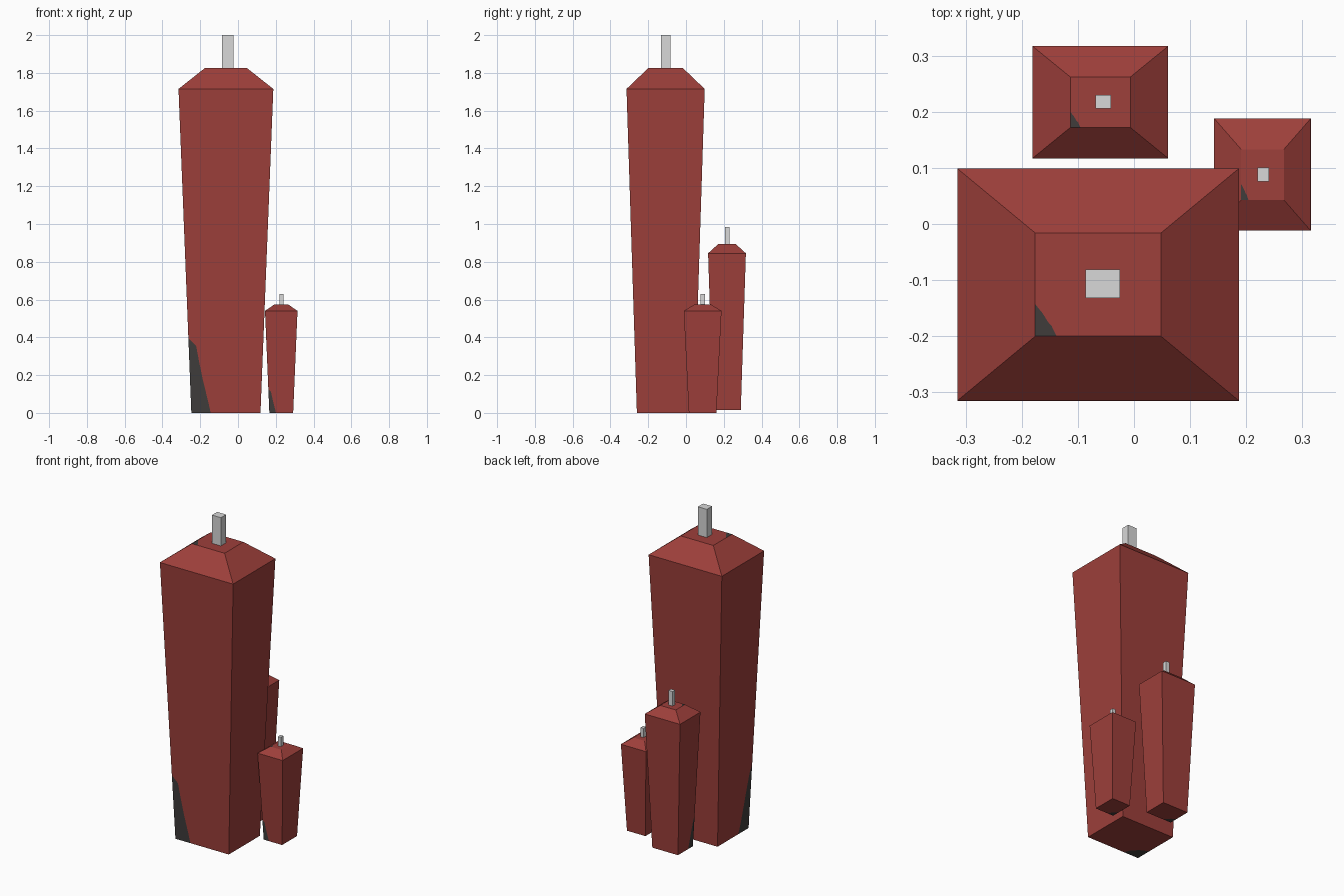
import bpy, bmesh
from mathutils import Vector

if "Cube" in bpy.data.objects:
    bpy.data.objects.remove(bpy.data.objects["Cube"])


def material(name, rgb):
    m = bpy.data.materials.new(name)
    m.diffuse_color = (*rgb, 1)
    m.use_nodes = True
    m.node_tree.nodes["Principled BSDF"].inputs["Base Color"].default_value = m.diffuse_color
    return m


RED = material("brick red", (0.34, 0.050, 0.043))
DARK = material("charcoal", (0.050, 0.046, 0.044))
GREY = material("light grey", (0.69, 0.69, 0.69))

# Outlines of the scorched corner, as fractions (u, v) of each face
FRONT = [(.28, 0), (.25, .032), (.18, .10), (.13, .163), (.10, .207), (0, .23)]
SIDE = [(.33, 0), (.27, .035), (.20, .09), (.13, .15), (.06, .205), (0, .23)]
UNDER = [(.28, 0), (.24, .12), (.14, .24), (0, .33)]
TOP = [(.17, 0), (.13, .10), (.10, .14), (.06, .22), (0, .31)]


def ring(cx, cy, hx, hy, z):
    return [Vector((cx + sx * hx, cy + sy * hy, z))
            for sx, sy in ((-1, -1), (1, -1), (1, 1), (-1, 1))]


def add_face(bm, pts, mat=0):
    bm.faces.new([bm.verts.new(p) for p in pts]).material_index = mat


def split_face(bm, a, b, c, d, curve):
    """Quad whose corner a is cut off along a curve and coloured dark."""
    pts = [a.lerp(b, u).lerp(d.lerp(c, u), v) for u, v in curve]
    add_face(bm, [a] + pts, 1)
    add_face(bm, [pts[0], b, c, d] + pts[:0:-1])


def finish(bm, name, mats):
    bmesh.ops.remove_doubles(bm, verts=bm.verts[:], dist=1e-5)
    bmesh.ops.recalc_face_normals(bm, faces=bm.faces[:])
    me = bpy.data.meshes.new(name)
    bm.to_mesh(me)
    bm.free()
    for m in mats:
        me.materials.append(m)
    bpy.context.collection.objects.link(bpy.data.objects.new(name, me))


def candle(name, cx, cy, base, shoulder, top, wick, z):
    # Tapered body with a bevelled cap
    r0, r1, r2 = (ring(cx, cy, *h, zz) for h, zz in zip((base, shoulder, top), z))
    bm = bmesh.new()
    split_face(bm, r0[0], r0[1], r1[1], r1[0], FRONT)
    split_face(bm, r0[0], r0[3], r1[3], r1[0], SIDE)
    split_face(bm, r0[0], r0[1], r0[2], r0[3], UNDER)
    split_face(bm, r2[0], r2[1], r2[2], r2[3], TOP)
    for i in (1, 2):
        add_face(bm, [r0[i], r0[i + 1], r1[i + 1], r1[i]])
    for i in range(4):
        j = (i + 1) % 4
        add_face(bm, [r1[i], r1[j], r2[j], r2[i]])
    finish(bm, name + "_body", (RED, DARK))
    # Square wick
    wx, wy, hx, hy = wick
    w0, w1 = ring(wx, wy, hx, hy, z[2]), ring(wx, wy, hx, hy, z[3])
    bm = bmesh.new()
    add_face(bm, w0)
    add_face(bm, w1)
    for i in range(4):
        j = (i + 1) % 4
        add_face(bm, [w0[i], w0[j], w1[j], w1[i]])
    finish(bm, name + "_wick", (GREY,))


candle("large_candle", -.064, -.108, (.183, .152), (.251, .207), (.112, .092),
       (-.0555, -.1065, .0305, .0255), (0, 1.715, 1.825, 2.0))
candle("medium_candle", -.060, .217, (.088, .073), (.121, .100), (.0535, .045),
       (-.055, .218, .014, .012), (.015, .845, .895, .985))
candle("small_candle", .229, .088, (.063, .073), (.086, .100), (.038, .045),
       (.2305, .0885, .0105, .0125), (0, .54, .573, .63))
